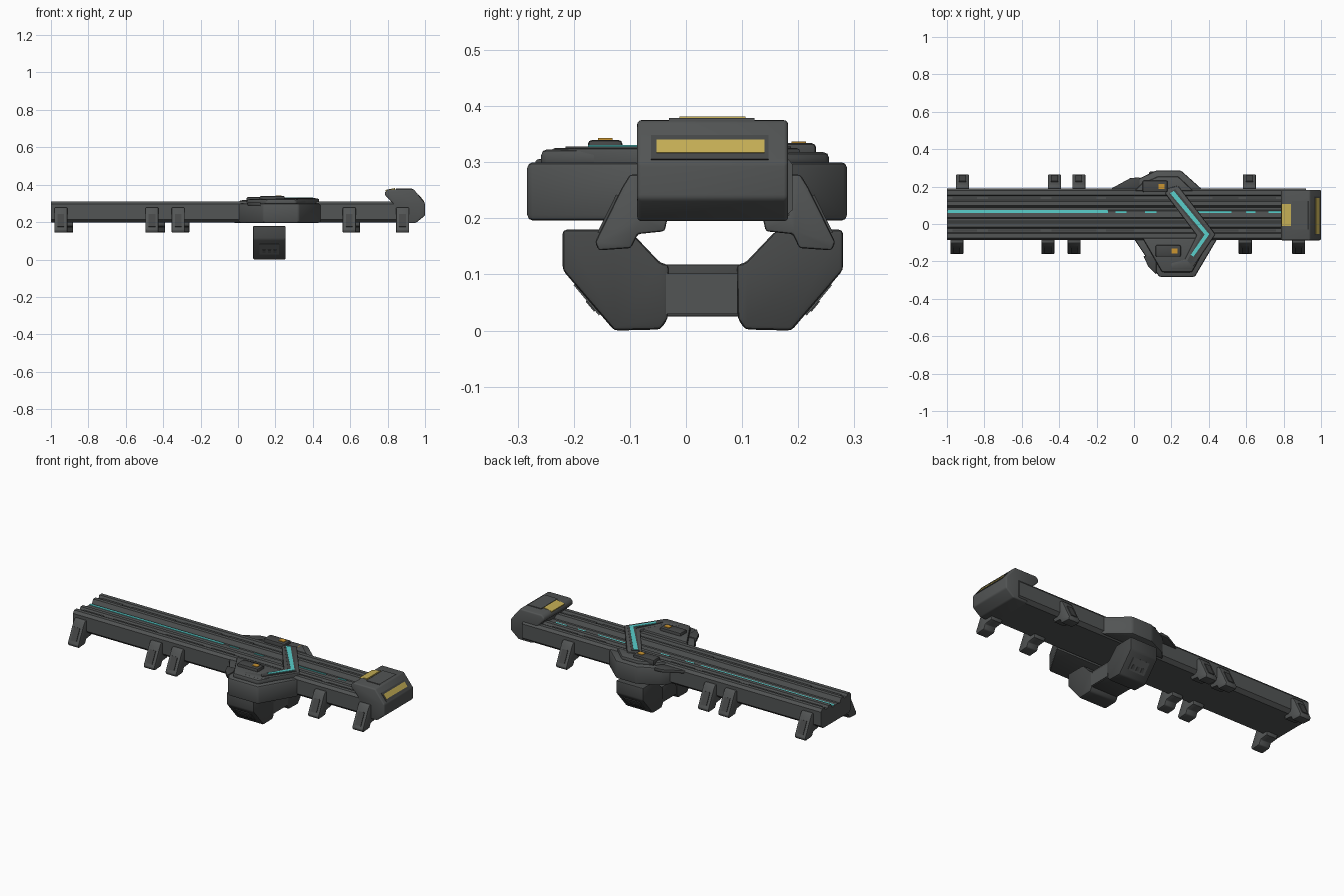
import bpy, bmesh, math
from mathutils import Vector


def material(name, rgb):
    m = bpy.data.materials.new(name)
    m.diffuse_color = (*rgb, 1)
    return m


GREY = material("gunmetal grey", (0.085, 0.09, 0.09))
DARK = material("dark grey", (0.06, 0.063, 0.063))
YELLOW = material("brass yellow", (0.55, 0.42, 0.09))
CYAN = material("glow cyan", (0.10, 0.62, 0.60))
ORANGE = material("amber orange", (0.60, 0.30, 0.03))

C = 0.052  # y of the beam's centre line


def prism(name, pts, axis, a, b, mat, bevel=0.0, segs=2):
    """Extrude a 2D outline from a to b along the given axis."""
    place = {'x': lambda p, t: (t, p[0], p[1]),
             'y': lambda p, t: (p[0], t, p[1]),
             'z': lambda p, t: (p[0], p[1], t)}[axis]
    bm = bmesh.new()
    lo = [bm.verts.new(place(p, a)) for p in pts]
    hi = [bm.verts.new(place(p, b)) for p in pts]
    n = len(pts)
    bm.faces.new(lo)
    bm.faces.new(hi[::-1])
    for i in range(n):
        j = (i + 1) % n
        bm.faces.new((lo[i], hi[i], hi[j], lo[j]))
    bmesh.ops.recalc_face_normals(bm, faces=bm.faces)
    me = bpy.data.meshes.new(name)
    bm.to_mesh(me)
    bm.free()
    me.materials.append(mat)
    ob = bpy.data.objects.new(name, me)
    bpy.context.collection.objects.link(ob)
    if bevel:
        bpy.ops.object.select_all(action='DESELECT')
        ob.select_set(True)
        bpy.context.view_layer.objects.active = ob
        mod = ob.modifiers.new("bevel", 'BEVEL')
        mod.width, mod.segments = bevel, segs
        mod.angle_limit = math.radians(25)
        bpy.ops.object.modifier_apply(modifier=mod.name)
        bpy.ops.object.shade_smooth_by_angle(angle=math.radians(32))
    return ob


def box(name, x0, x1, y0, y1, z0, z1, mat, bevel=0.0):
    return prism(name, [(x0, y0), (x1, y0), (x1, y1), (x0, y1)], 'z', z0, z1, mat, bevel)


def slab(name, p, q, axis, a, b, mat, t=0.003):
    """Thin plate lying on the 2D line p-q, thickened to both sides."""
    p, q = Vector(p), Vector(q)
    d = (q - p).normalized() * t
    n = Vector((-d.y, d.x))
    return prism(name, [p - n, q - n, q + n, p + n], axis, a, b, mat)


# Long beam with rails and grooves along its top
half = [(0.118, 0.197), (0.138, 0.215), (0.138, 0.296), (0.126, 0.311), (0.104, 0.311),
        (0.098, 0.296), (0.076, 0.296), (0.069, 0.309), (0.047, 0.309), (0.036, 0.284),
        (0.022, 0.284), (0.018, 0.289)]
outline = [(C + y, z) for y, z in half] + [(C - y, z) for y, z in reversed(half)]
prism("beam", outline, 'x', -1.0, 0.92, GREY)

# Segment strips in the outer grooves
for s in (-1, 1):
    y = C + s * 0.087
    for i, (x0, x1) in enumerate([(-0.97, -0.84), (-0.78, -0.5), (-0.44, -0.2), (-0.15, 0.0),
                                  (0.42, 0.56), (0.6, 0.76)]):
        box(f"groove_strip_{s}_{i}", x0, x1, y - 0.006, y + 0.006, 0.294, 0.302, DARK)

# Light strip down the middle channel
for i, (x0, x1) in enumerate([(-0.998, -0.14), (-0.1, -0.04), (0.06, 0.12), (0.34, 0.52), (0.6, 0.65),
                              (0.72, 0.79)]):
    box(f"beam_light_{i}", x0, x1, 0.06, 0.076 if i == 0 else 0.07, 0.287, 0.2915, CYAN)

# Head block at the right end
head = [(0.785, 0.345), (0.785, 0.36), (0.80, 0.375), (0.94, 0.375), (1.0, 0.30), (1.0, 0.235),
        (0.95, 0.195), (0.86, 0.195), (0.83, 0.30)]
prism("head", head, 'y', -0.087, 0.182, GREY, 0.014, 3)
prism("head_top_plate", [(0.845, 0.372), (0.845, 0.379), (0.93, 0.379), (0.94, 0.372)], 'y',
      -0.03, 0.122, GREY)
slab("head_slit_frame", (0.962, 0.3475), (0.9965, 0.3043), 'y', -0.062, 0.147, DARK, 0.002)
slab("head_slit_light", (0.969, 0.3388), (0.988, 0.315), 'y', -0.053, 0.14, YELLOW, 0.0035)
slab("head_window", (0.788, 0.369), (0.84, 0.379), 'y', -0.012, 0.106, YELLOW, 0.003)

# Side wings of the central bulge, with raised tiers
front = [(-0.0, -0.08), (0.135, -0.283), (0.325, -0.283), (0.445, -0.08)]
back = [(-0.04, 0.18), (0.01, 0.235), (0.12, 0.287), (0.25, 0.287), (0.37, 0.18)]
prism("wing_front", front, 'z', 0.196, 0.30, GREY, 0.01)
prism("wing_back", back, 'z', 0.196, 0.30, GREY, 0.01)
prism("tier_front", [(0.045, -0.075), (0.15, -0.258), (0.31, -0.258), (0.41, -0.075)],
      'z', 0.29, 0.323, GREY, 0.01)
prism("tier_back", [(0.0, 0.175), (0.04, 0.215), (0.13, 0.255), (0.235, 0.255), (0.32, 0.175)],
      'z', 0.29, 0.318, GREY, 0.01)
prism("back_fin", [(-0.13, 0.185), (-0.02, 0.245), (0.03, 0.25), (0.03, 0.185)],
      'z', 0.285, 0.303, DARK, 0.004)
prism("front_fin", [(0.05, -0.17), (0.075, -0.225), (0.12, -0.27), (0.12, -0.17)],
      'z', 0.285, 0.306, DARK, 0.004)

# Chevron band crossing the rails
chevron = [(0.165, 0.165), (0.18, 0.19), (0.235, 0.205), (0.435, -0.055), (0.31, -0.24),
           (0.2, -0.24), (0.195, -0.21), (0.27, -0.19), (0.335, -0.06)]
prism("chevron", chevron, 'z', 0.285, 0.325, GREY, 0.006)
prism("chevron_inlay", [(0.185, 0.163), (0.22, 0.187), (0.415, -0.055), (0.305, -0.215),
                        (0.285, -0.197), (0.36, -0.057)], 'z', 0.323, 0.328, DARK)
prism("chevron_light", [(0.192, 0.165), (0.213, 0.177), (0.402, -0.055), (0.318, -0.175),
                        (0.303, -0.165), (0.378, -0.056)], 'z', 0.326, 0.331, CYAN)

# Small control boxes with amber windows
for name, x, y, z in (("front", 0.115, -0.175, 0.34), ("back", 0.045, 0.17, 0.334)):
    box(f"control_box_{name}", x, x + 0.135, y, y + 0.062, 0.30, z, DARK, 0.008)
    box(f"control_window_{name}", x + 0.085, x + 0.118, y + 0.018, y + 0.044, z - 0.004, z + 0.003, ORANGE)
box("back_amber_vent", 0.235, 0.238, 0.2, 0.24, 0.302, 0.318, ORANGE)

# Clamp feet on both sides of the beam
foot = [(0.13, 0.205), (0.13, 0.278), (0.152, 0.278), (0.166, 0.255), (0.214, 0.158),
        (0.208, 0.143), (0.15, 0.147), (0.138, 0.172), (0.09, 0.177), (0.085, 0.2)]
for s, side, xs in ((-1, "front", (-0.947, -0.46, -0.32, 0.595, 0.88)),
                    (1, "back", (-0.917, -0.425, -0.295, 0.617))):
    for i, x in enumerate(xs):
        prism(f"foot_{side}_{i}", [(C + s * y, z) for y, z in foot], 'x', x - 0.035, x + 0.035,
              GREY, 0.005)
        slab(f"foot_panel_{side}_{i}", (C + s * 0.174, 0.241), (C + s * 0.207, 0.174), 'x',
             x - 0.018, x + 0.018, DARK, 0.003)

# Cradle under the bulge: two angular arms joined by a crossbar
M = 0.03
arm = [(0.25, 0.18), (0.16, 0.18), (0.13, 0.178), (0.075, 0.12), (0.06, 0.118), (0.062, 0.022),
       (0.075, 0.002), (0.158, 0.0), (0.25, 0.108)]
for s, side in ((-1, "front"), (1, "back")):
    prism(f"cradle_arm_{side}", [(M + s * y, z) for y, z in arm], 'x', 0.08, 0.255, DARK, 0.008)
    slab(f"cradle_panel_{side}", (M + s * 0.228, 0.083), (M + s * 0.183, 0.029), 'x', 0.115, 0.22, GREY, 0.003)
    for k in range(3):
        x = 0.13 + k * 0.03
        slab(f"cradle_vent_{side}_{k}", (M + s * 0.205, 0.055), (M + s * 0.19, 0.037), 'x',
             x, x + 0.016, DARK, 0.005)
box("cradle_crossbar", 0.085, 0.25, -0.04, 0.10, 0.025, 0.118, DARK, 0.004)
box("cradle_cover", 0.25, 0.254, -0.036, 0.092, 0.03, 0.102, GREY)
